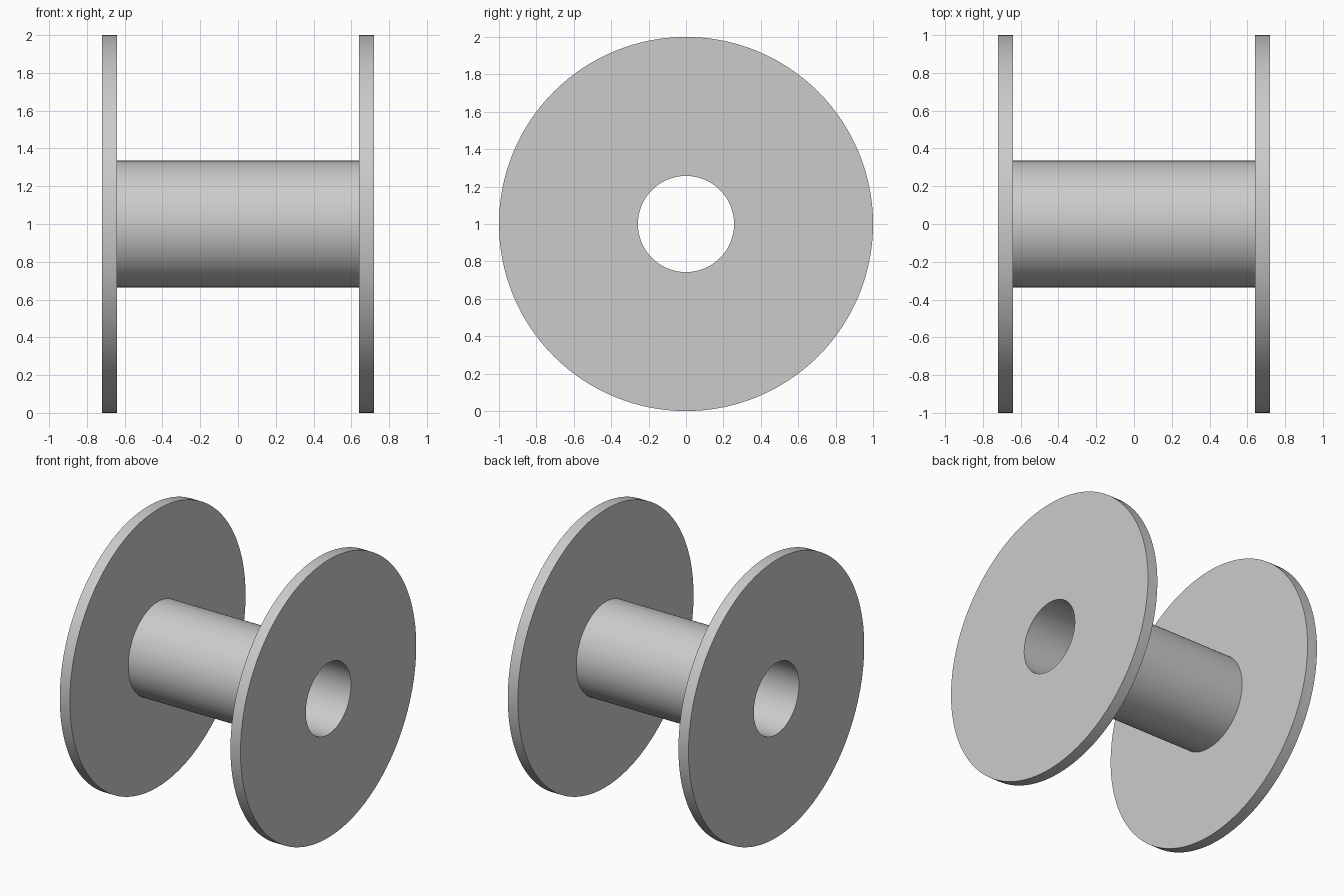
import bpy, bmesh, math
from mathutils import Matrix, Vector

cube = bpy.data.objects.get("Cube")
if cube:
    bpy.data.objects.remove(cube, do_unlink=True)

SEGMENTS = 128
FLANGE_R, HUB_R, BORE_R = 1.0, 0.335, 0.257
OUTER_X, INNER_X = 0.72, 0.64

# Single plain grey
grey = bpy.data.materials.new("plain grey")
grey.use_nodes = True
colour = (0.6, 0.6, 0.6, 1)
grey.diffuse_color = colour
grey.node_tree.nodes["Principled BSDF"].inputs["Base Color"].default_value = colour

# Closed half-section of the spool: bore, flange, hub, flange
half = [(OUTER_X, BORE_R), (OUTER_X, FLANGE_R), (INNER_X, FLANGE_R), (INNER_X, HUB_R)]
profile = half + [(-x, r) for x, r in reversed(half)]

# Revolve the section around the x axis
bm = bmesh.new()
rings = []
for i in range(SEGMENTS):
    turn = Matrix.Rotation(math.tau * i / SEGMENTS, 3, 'X')
    rings.append([bm.verts.new(turn @ Vector((x, 0, r)) + Vector((0, 0, FLANGE_R)))
                  for x, r in profile])
for i, ring in enumerate(rings):
    following = rings[(i + 1) % SEGMENTS]
    for j in range(len(profile)):
        k = (j + 1) % len(profile)
        bm.faces.new((ring[j], ring[k], following[k], following[j]))
bmesh.ops.recalc_face_normals(bm, faces=bm.faces[:])

mesh = bpy.data.meshes.new("spool")
bm.to_mesh(mesh)
bm.free()
mesh.materials.append(grey)
spool = bpy.data.objects.new("spool", mesh)
bpy.context.collection.objects.link(spool)

# Smooth round walls with crisp rims
bpy.ops.object.select_all(action='DESELECT')
spool.select_set(True)
bpy.context.view_layer.objects.active = spool
bpy.ops.object.shade_smooth_by_angle(angle=math.radians(30))
